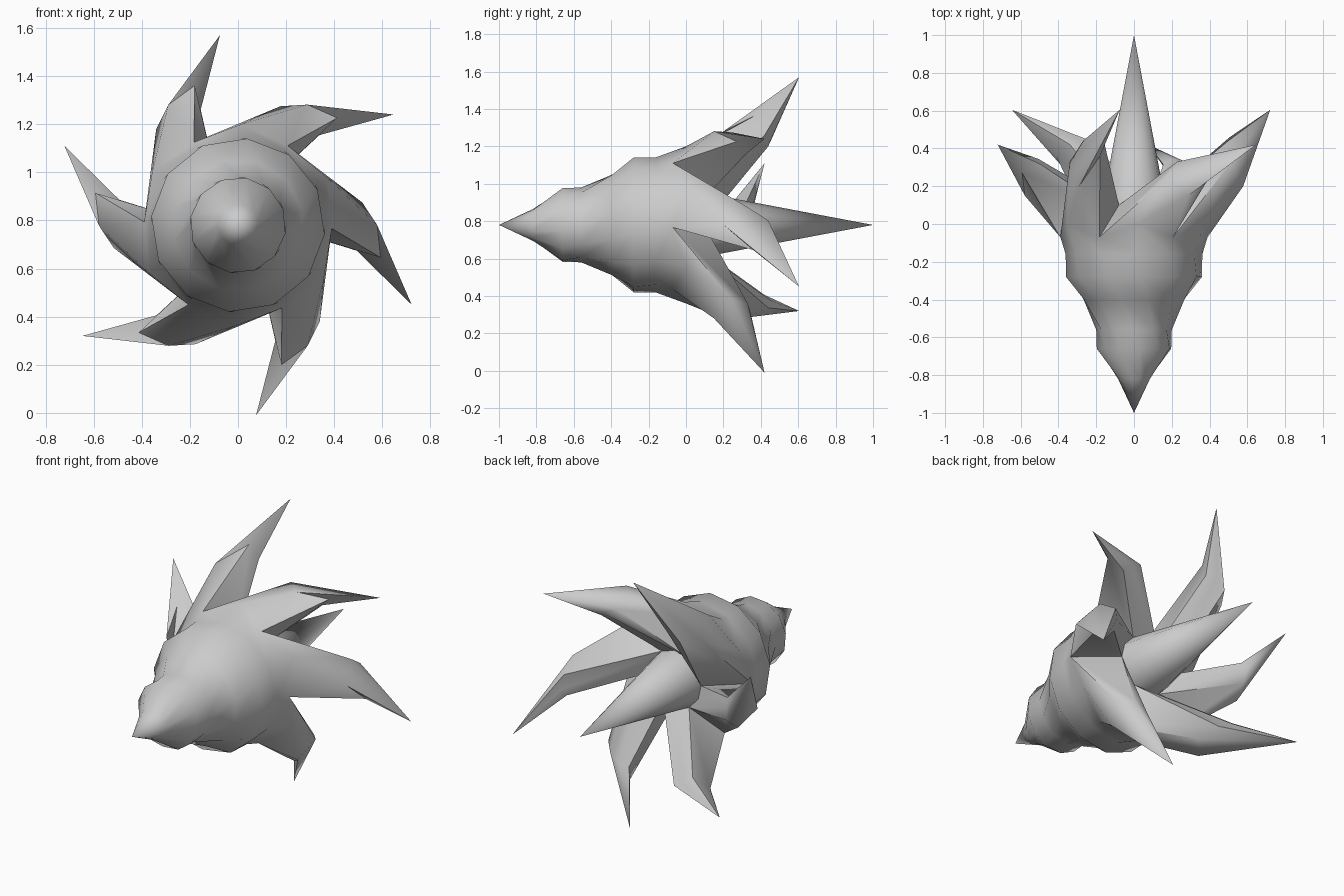
import bpy, bmesh, math

if "Cube" in bpy.data.objects:
    bpy.data.objects.remove(bpy.data.objects["Cube"])

CZ = 0.78          # height of the shell axis
GAP = 118          # angle of the first valley between spikes

mat = bpy.data.materials.new("shell grey")
mat.diffuse_color = (0.6, 0.6, 0.6, 1)
mat.use_nodes = True
mat.node_tree.nodes["Principled BSDF"].inputs["Base Color"].default_value = mat.diffuse_color

bm = bmesh.new()


def polar(angle, r, y):
    a = math.radians(angle)
    return bm.verts.new((r * math.cos(a), y, CZ + r * math.sin(a)))


def bridge(lower, upper):
    n = len(lower)
    for i in range(n):
        j = (i + 1) % n
        bm.faces.new((lower[i], lower[j], upper[j], upper[i]))


def cap(ring, tip):
    for i in range(len(ring)):
        bm.faces.new((ring[i], ring[(i + 1) % len(ring)], tip))


# Stepped, twisted nose: (y, radius, twist)
profile = [(-0.82, 0.085, 50), (-0.66, 0.2, 38), (-0.56, 0.2, 28),
           (-0.4, 0.275, 14), (-0.28, 0.362, 4), (-0.16, 0.362, 0)]
rings = [[polar(GAP + 30 * i - tw, r, y) for i in range(12)] for y, r, tw in profile]
cap(rings[0], bm.verts.new((0, -1, CZ)))

# Outer rim: even corners are valleys, odd corners are spike backs
rim = [polar(GAP + 30 * i, 0.42 if i % 2 else 0.39, 0.0 if i % 2 else -0.07)
       for i in range(12)]
rings.append(rim)
for low, up in zip(rings, rings[1:]):
    bridge(low, up)

# Central tail
root = [polar(GAP + 30 * i, 0.17, 0.1) for i in range(12)]
cap(root, bm.verts.new((0, 1, CZ)))

# Curved spikes: bend section and tip of the first one, repeated around the axis
section = [(-0.18, 0.36, 0.58), (-0.29, 0.2, 0.5), (-0.34, 0.33, 0.40),
           (-0.27, 0.44, 0.42), (-0.2, 0.46, 0.47), (-0.155, 0.42, 0.48)]
for k in range(6):
    a = math.radians(60 * k)
    short = k % 2

    def place(x, y, z):
        return bm.verts.new((x * math.cos(a) - z * math.sin(a), y * (0.75 if short else 1),
                             CZ + x * math.sin(a) + z * math.cos(a)))

    ids = [(2 * k + j) % 12 for j in range(3)]
    base = [rim[i] for i in ids] + [root[i] for i in reversed(ids)]
    bend = [place(*p) for p in section]
    bridge(base, bend)
    cap(bend, place(-0.075, 0.56 if short else 0.605, 0.79))

bmesh.ops.recalc_face_normals(bm, faces=bm.faces)
mesh = bpy.data.meshes.new("spiked_shell")
bm.to_mesh(mesh)
bm.free()
mesh.materials.append(mat)
shell = bpy.data.objects.new("spiked_shell", mesh)
bpy.context.collection.objects.link(shell)
bpy.context.view_layer.objects.active = shell
shell.select_set(True)
bpy.ops.object.shade_smooth_by_angle(angle=math.radians(60))
